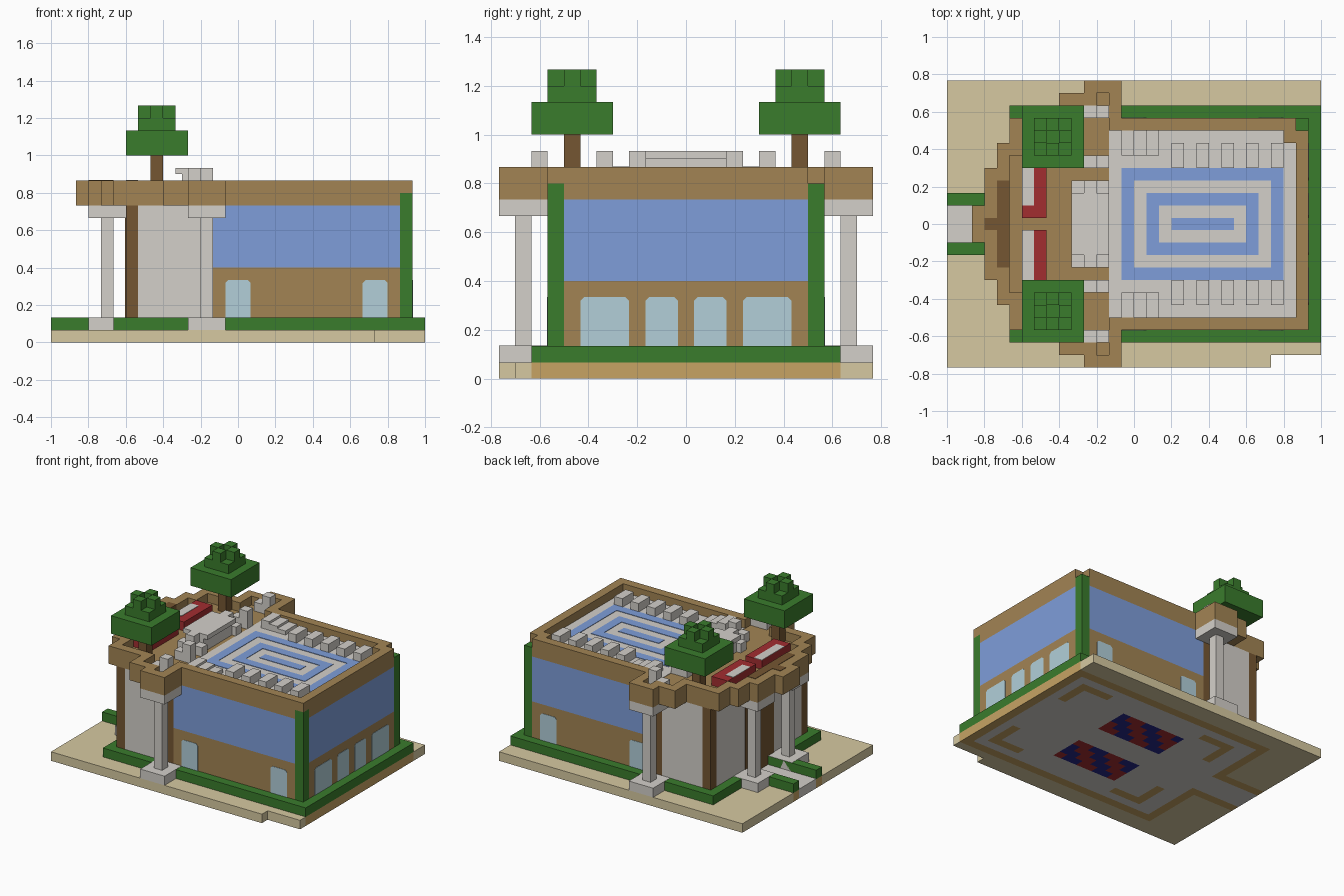
import bpy, bmesh

if "Cube" in bpy.data.objects:
    bpy.data.objects.remove(bpy.data.objects["Cube"], do_unlink=True)

U = 1 / 15  # one block


def material(name, *rgb):
    col = [((c / 255 + 0.055) / 1.055) ** 2.4 for c in rgb] + [1]
    m = bpy.data.materials.new(name)
    m.use_nodes = True
    m.diffuse_color = col
    bsdf = next(n for n in m.node_tree.nodes if n.type == 'BSDF_PRINCIPLED')
    bsdf.inputs["Base Color"].default_value = col
    return m


SAND = material("sand", 214, 201, 161)
STONE = material("pale stone", 212, 208, 202)
BROWN = material("brown wood", 162, 132, 84)
LEAF = material("leaf green", 58, 124, 44)
BLUE = material("blue panel", 126, 158, 218)
GLASS = material("window glass", 178, 207, 217)
DARK = material("dark wood", 117, 86, 50)
RED = material("red cloth", 162, 45, 48)
DIRT = material("dirt", 199, 164, 100)
NAVY = material("navy cloth", 38, 40, 135)


def P(i, j, k):
    return ((i - 15) * U, (j - 11.5) * U, k * U)


def finish(name, bm, mat):
    bmesh.ops.remove_doubles(bm, verts=bm.verts, dist=1e-5)
    bmesh.ops.recalc_face_normals(bm, faces=bm.faces)
    me = bpy.data.meshes.new(name)
    bm.to_mesh(me)
    bm.free()
    me.materials.append(mat)
    ob = bpy.data.objects.new(name, me)
    bpy.context.collection.objects.link(ob)
    return ob


def box(name, i0, i1, j0, j1, k0, k1, mat):
    bm = bmesh.new()
    bmesh.ops.create_cube(bm, size=1)
    for v in bm.verts:
        v.co = P(i1 if v.co.x > 0 else i0, j1 if v.co.y > 0 else j0, k1 if v.co.z > 0 else k0)
    return finish(name, bm, mat)


def pair(name, i0, i1, j0, j1, k0, k1, mat):
    box("back_" + name, i0, i1, j0, j1, k0, k1, mat)
    box("front_" + name, i0, i1, 23 - j1, 23 - j0, k0, k1, mat)


def rect(i0, i1, j0, j1):
    return {(i, j) for i in range(i0, i1) for j in range(j0, j1)}


def both(cells):
    return cells | {(i, 22 - j) for i, j in cells}


def slab(name, cells, k0, k1, mat):
    """Prism over a set of grid cells, with only the outer faces."""
    bm = bmesh.new()

    def quad(*pts):
        bm.faces.new([bm.verts.new(P(*p)) for p in pts])

    for i, j in cells:
        ring = [(i, j), (i + 1, j), (i + 1, j + 1), (i, j + 1)]
        for k in (k0, k1):
            quad(*[(a, b, k) for a, b in ring])
        sides = [(i, j - 1), (i + 1, j), (i, j + 1), (i - 1, j)]
        for n, cell in enumerate(sides):
            if cell not in cells:
                a, b = ring[n], ring[(n + 1) % 4]
                quad((*a, k0), (*b, k0), (*b, k1), (*a, k1))
    return finish(name, bm, mat)


def window(name, a0, a1, place):
    """Thin arched pane; place maps (along, depth, height) to grid position."""
    c = 0.22
    prof = [(a0, 2), (a1, 2), (a1, 5 - c), (a1 - c, 5), (a0 + c, 5), (a0, 5 - c)]
    bm = bmesh.new()
    f = bm.faces.new([bm.verts.new(P(*place(a, 0, k))) for a, k in prof])
    r = bmesh.ops.extrude_face_region(bm, geom=[f])
    off = [q - p for p, q in zip(P(*place(0, 0, 0)), P(*place(0, 0.04, 0)))]
    bmesh.ops.translate(bm, vec=off, verts=[v for v in r["geom"] if isinstance(v, bmesh.types.BMVert)])
    finish(name, bm, GLASS)


# Ground layer, split by colour
plot = rect(0, 30, 0, 23) - rect(26, 30, 0, 1)
path = rect(0, 6, 10, 13)
floor = rect(6, 29, 3, 20)
hedge = (rect(5, 30, 2, 21) - floor | both(rect(0, 5, 13, 14))) - path
floor_trim = both(rect(24, 28, 18, 19) | rect(27, 28, 15, 19) | rect(8, 12, 18, 19) | rect(8, 9, 15, 19))
carpet = both(rect(13, 21, 13, 17))
navy = {(i, j) for i, j in carpet if (i - j) % 4 < 2}
slab("ground", plot - hedge - floor - path, 0, 1, SAND)
slab("soil", hedge | floor_trim, 0, 1, DIRT)
slab("path", path, 0, 1.05, STONE)
slab("floor", floor - floor_trim - carpet, 0, 1, STONE)
slab("carpet_red", carpet - navy, 0, 1, RED)
slab("carpet_navy", navy, 0, 1, NAVY)

# Hedge around the building and along the path
slab("hedge", hedge, 1, 2, LEAF)

# Main hall with green corner posts
hall = rect(13, 29, 3, 20) - both({(28, 19)})
slab("main_wall", hall, 1, 6, BROWN)
slab("blue_wall_band", hall, 6, 11, BLUE)
pair("green_post", 28, 29, 19, 20, 1, 12, LEAF)

# Entrance block with dark posts
posts = both({(6, 19), (12, 19)})
slab("entrance_wall", rect(6, 13, 3, 20) - posts, 1, 11, STONE)
slab("entrance_posts", posts, 1, 11, DARK)
box("door", 5.93, 6.5, 9, 14, 1, 11, DARK)

# Windows
for n, (a0, a1) in enumerate([(14, 16), (25, 27)]):
    window(f"front_window_{n}", a0, a1, lambda a, d, k: (a, 3 - d, k))
    window(f"back_window_{n}", a0, a1, lambda a, d, k: (a, 20 + d, k))
for n, (a0, a1) in enumerate([(5, 8), (9, 11), (12, 14), (15, 18)]):
    window(f"side_window_{n}", a0, a1, lambda a, d, k: (29 + d, a, k))

# Columns with base and capital
for name, i, j in [("porch_column", 12, 21), ("entrance_column", 4, 14)]:
    pair(name, i, i + 1, j, j + 1, 1, 10, STONE)
    pair(name + "_base", i - 1, i + 2, j - 1, j + 2, 1, 2.02, STONE)
    pair(name + "_capital", i - 1, i + 2, j - 1, j + 2, 10, 11, STONE)

# Roof deck with raised parapet rim
deck = both(rect(5, 29, 3, 20) | rect(4, 5, 5, 18) | rect(3, 4, 7, 16)
            | rect(2, 3, 10, 13) | rect(9, 14, 19, 22) | rect(11, 14, 22, 23)) - {(28, 19)}
rim = {(i, j) for i, j in deck
       if any((i + a, j + b) not in deck for a in (-1, 0, 1) for b in (-1, 0, 1))}
slab("roof_deck", deck - {(28, 3)}, 11, 12, BROWN)
slab("parapet", rim, 12, 13, BROWN)
slab("roof_floor", rect(13, 28, 4, 19) - rim, 12, 12.05, STONE)
slab("entrance_roof_plate", rect(3, 4, 11, 12) | rect(4, 5, 8, 15), 12, 13.04, DARK)

# Blue nested rectangles on the roof
spiral = rect(14, 27, 7, 16) - rect(15, 26, 8, 15)
spiral |= rect(16, 25, 9, 14) - rect(17, 24, 10, 13)
spiral |= rect(18, 23, 11, 12)
slab("roof_pattern", spiral, 12.05, 12.1, BLUE)

# Stone blocks on the roof
for n in range(5):
    i = 18 + 2 * n
    pair(f"roof_block_{n}", i, i + 1, 16, 18, 12, 13, STONE)
for n in range(3):
    pair(f"roof_step_{n}", 14 + n, 15 + n, 17, 19, 12, 13 - n * 0.25, STONE)

# Long table with end blocks, and stepped stones beside it
box("table_top", 10, 13, 9, 14, 13.5, 14, STONE)
box("table_base", 10.5, 12.5, 9, 14, 12, 13.5, STONE)
pair("table_end_high", 11, 12, 14, 15, 12, 14, STONE)
slab("table_end_low", both({(10, 14), (12, 14)}), 12, 13, STONE)
for name, j in [("inner_stone", 16), ("outer_stone", 20)]:
    pair(name + "_low", 11, 12, j, j + 1, 12, 13, STONE)
    pair(name + "_high", 12, 13, j, j + 1, 12, 14, STONE)

# Red sofas with pale cushions
box("back_sofa", 6, 8, 12, 17, 12, 13, RED)
box("back_cushion", 6, 7, 13, 16, 13, 13.05, STONE)
box("front_sofa", 6, 8, 6, 11, 12, 13, RED)
box("front_cushion", 6, 7, 7, 11, 13, 13.05, STONE)

# Roof trees
crown = {(8, 17), (8, 19), (7, 18), (9, 18)}
pair("tree_trunk", 8, 9, 18, 19, 12, 15, DARK)
pair("tree_canopy", 6, 11, 16, 21, 15, 17, LEAF)
pair("tree_top", 7, 10, 17, 20, 17, 18, LEAF)
slab("tree_crowns", both(crown), 18, 19, LEAF)
